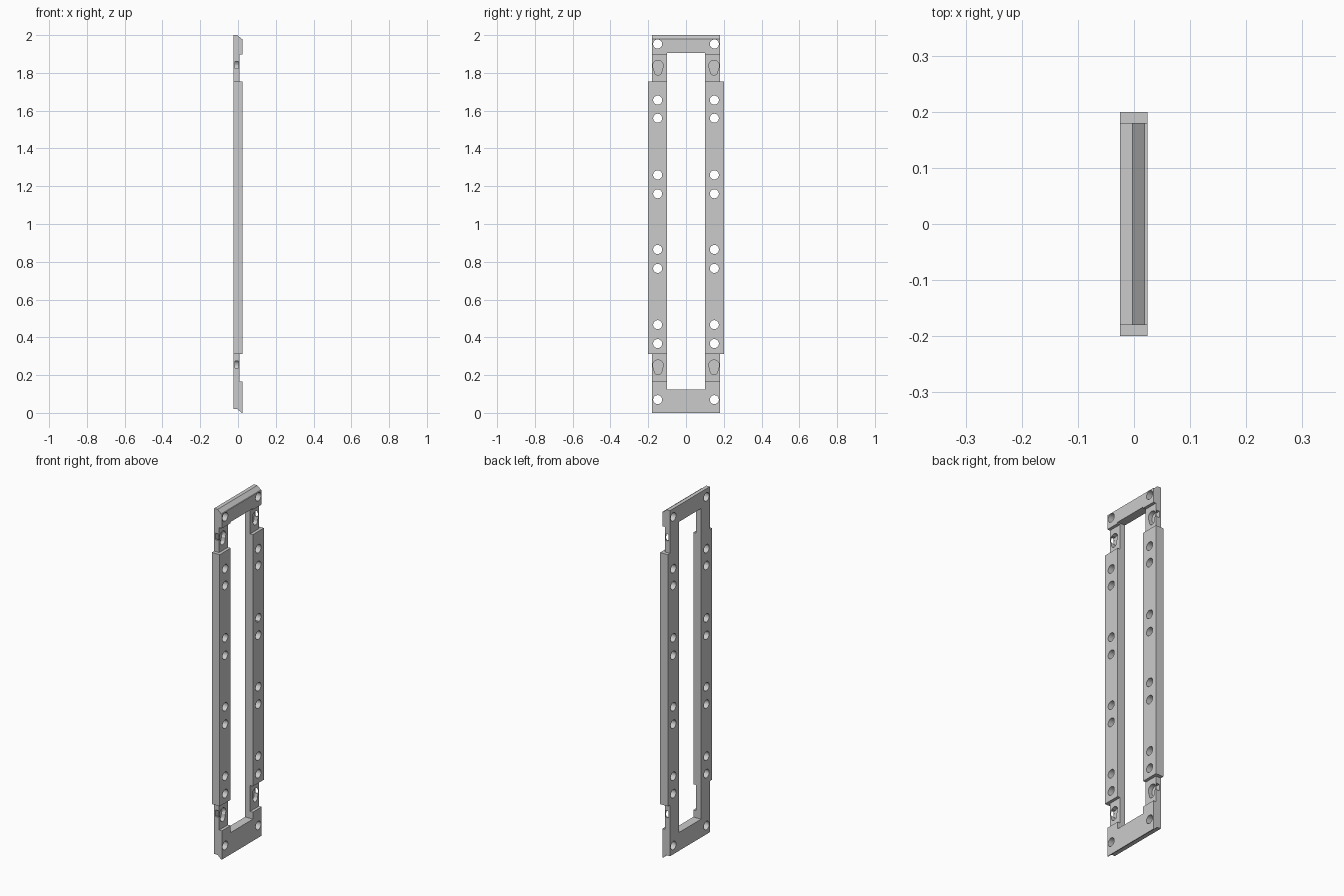
import bpy, bmesh, math

if "Cube" in bpy.data.objects:
    bpy.data.objects.remove(bpy.data.objects["Cube"])

steel = bpy.data.materials.new("light_grey")
steel.diffuse_color = (0.6, 0.6, 0.6, 1)
steel.use_nodes = True
steel.node_tree.nodes["Principled BSDF"].inputs["Base Color"].default_value = steel.diffuse_color

BACK, FRONT, STEP = -0.025, 0.024, 0.007   # thickness limits and recessed face along x
HOLE_Z = [0.07, 0.367, 0.467, 0.765, 0.865, 1.16, 1.26, 1.56, 1.656, 1.953]
KEY_Z = [0.252, 1.838]


def prism(bm, ring, offset):
    """Extrude a closed ring of points along an offset vector."""
    low = [bm.verts.new(p) for p in ring]
    high = [bm.verts.new([a + b for a, b in zip(p, offset)]) for p in ring]
    n = len(ring)
    bm.faces.new(low)
    bm.faces.new(high[::-1])
    for i in range(n):
        j = (i + 1) % n
        bm.faces.new((low[j], low[i], high[i], high[j]))


def box(bm, x0, x1, y0, y1, z0, z1):
    y0, y1 = sorted((y0, y1))
    prism(bm, [(x0, y0, z0), (x0, y1, z0), (x0, y1, z1), (x0, y0, z1)], (x1 - x0, 0, 0))


def make_object(name, bm):
    bmesh.ops.recalc_face_normals(bm, faces=bm.faces[:])
    mesh = bpy.data.meshes.new(name)
    bm.to_mesh(mesh)
    bm.free()
    mesh.materials.append(steel)
    obj = bpy.data.objects.new(name, mesh)
    bpy.context.scene.collection.objects.link(obj)
    return obj


def cut(target, bm):
    """Subtract the solids in bm from the target and bake the result."""
    cutter = make_object("cutter", bm)
    cutter.hide_render = True
    mod = target.modifiers.new("cut", 'BOOLEAN')
    mod.operation = 'DIFFERENCE'
    mod.object = cutter
    for solver in ('EXACT', 'MANIFOLD'):
        mod.solver = solver
        bpy.context.view_layer.update()
        graph = bpy.context.evaluated_depsgraph_get()
        baked = bpy.data.meshes.new_from_object(target.evaluated_get(graph))
        if len(baked.polygons) > 5:
            break
    target.modifiers.clear()
    if len(baked.polygons) > 5:
        target.data = baked
    bpy.data.objects.remove(cutter)


# Frame blank: side profile with bevelled interlocking ends and stepped recesses
profile = [(BACK, 0.02), (-0.003, 0.02), (0.019, 0), (FRONT, 0),
           (FRONT, 0.165), (STEP, 0.165), (STEP, 0.313), (FRONT, 0.313),
           (FRONT, 1.755), (STEP, 1.755), (STEP, 1.898), (FRONT, 1.898),
           (FRONT, 1.98), (0.019, 1.98), (-0.003, 2), (BACK, 2)]
bm = bmesh.new()
prism(bm, [(x, -0.2, z) for x, z in profile], (0, 0.4, 0))
frame = make_object("mounting_frame", bm)

# Central window and narrowed ends
bm = bmesh.new()
box(bm, -0.1, 0.1, -0.1, 0.1, 0.125, 1.905)
for s in (-1, 1):
    box(bm, -0.1, 0.1, s * 0.18, s * 0.3, -0.1, 0.313)
    box(bm, -0.1, 0.1, s * 0.18, s * 0.3, 1.755, 2.1)
cut(frame, bm)

# Round screw holes and blind keyholes
bm = bmesh.new()
for s in (-1, 1):
    for z in HOLE_Z:
        ring = [(-0.1, s * 0.15 + 0.024 * math.cos(a), z + 0.024 * math.sin(a))
                for a in (i * math.tau / 24 for i in range(24))]
        prism(bm, ring, (0.2, 0, 0))
    for z in KEY_Z:
        head = [(0.028 * math.cos(a), 0.028 * math.sin(a))
                for a in (math.radians(-40 + 260 * i / 16) for i in range(17))]
        tail = [(0.02 * math.cos(a), -0.03 + 0.02 * math.sin(a))
                for a in (math.radians(180 + 180 * i / 8) for i in range(9))]
        prism(bm, [(-0.017, s * 0.148 + y, z + h) for y, h in head + tail], (0.1, 0, 0))
cut(frame, bm)

# Side slots leading from the outer edges into the keyholes
bm = bmesh.new()
for s in (-1, 1):
    for z in KEY_Z:
        box(bm, -0.0165, 0.003, s * 0.15, s * 0.19, z - 0.015, z + 0.022)
cut(frame, bm)
bpy.context.view_layer.update()
